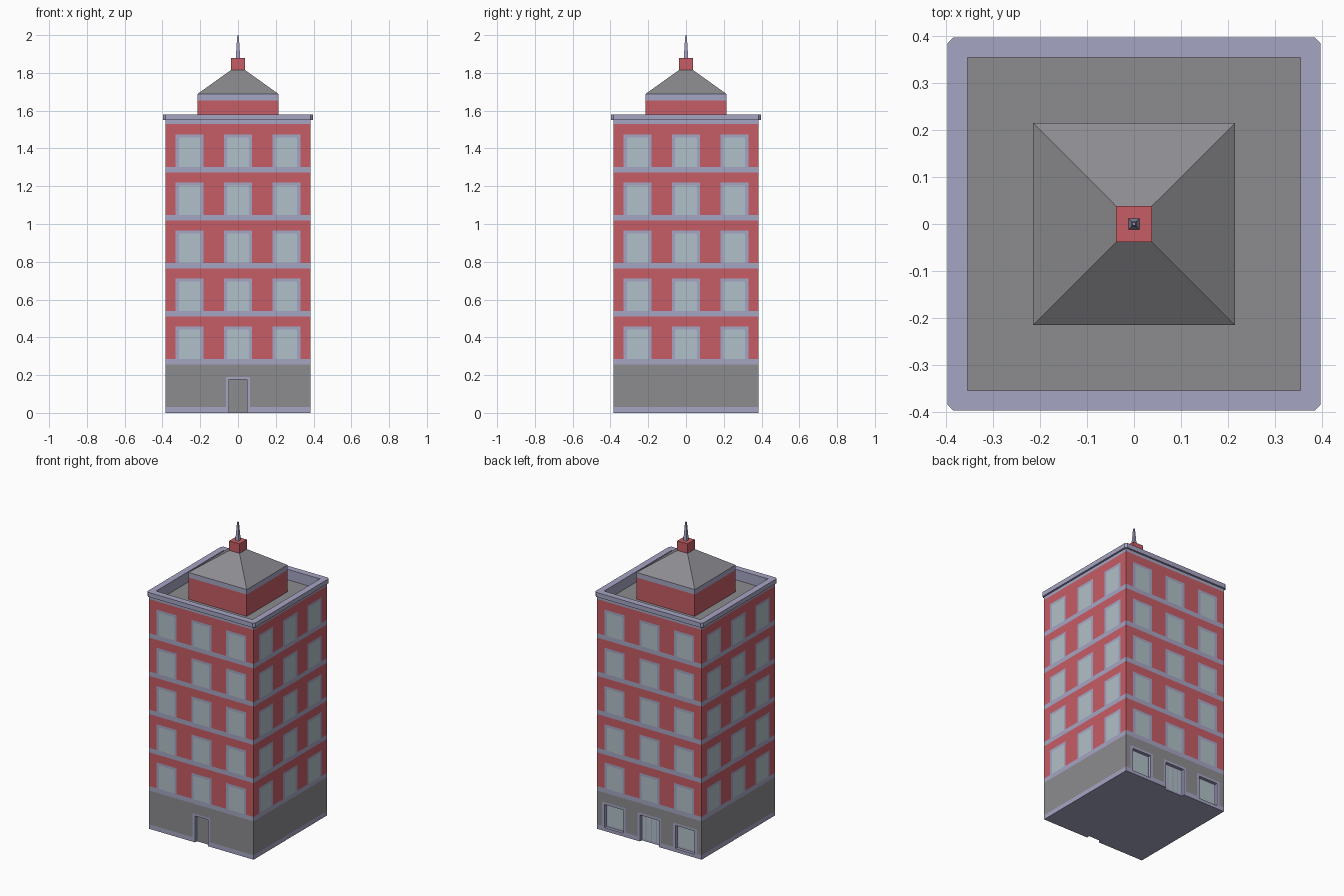
import bpy, bmesh, math
from mathutils import Matrix, Vector

if "Cube" in bpy.data.objects:
    bpy.data.objects.remove(bpy.data.objects["Cube"])


def material(name, rgb):
    m = bpy.data.materials.new(name)
    m.diffuse_color = (*rgb, 1)
    m.use_nodes = True
    m.node_tree.nodes["Principled BSDF"].inputs["Base Color"].default_value = m.diffuse_color
    return m


RED, TRIM, GREY, GLASS = range(4)
MATS = [material("brick red", (0.56, 0.11, 0.13)),
        material("lilac trim", (0.38, 0.375, 0.55)),
        material("stone grey", (0.265, 0.262, 0.28)),
        material("pale glass", (0.44, 0.53, 0.58))]


def make_object(name, bm):
    bmesh.ops.remove_doubles(bm, verts=bm.verts, dist=1e-5)
    mesh = bpy.data.meshes.new(name)
    bm.to_mesh(mesh)
    bm.free()
    for m in MATS:
        mesh.materials.append(m)
    ob = bpy.data.objects.new(name, mesh)
    bpy.context.scene.collection.objects.link(ob)
    return ob


def quad(bm, pts, mat):
    f = bm.faces.new([bm.verts.new(p) for p in pts])
    f.material_index = mat


def stacked(name, loops, mats, cap):
    """Skin square loops (half size, corner chamfer, z); one colour per band."""
    bm = bmesh.new()
    rings = []
    for h, c, z in loops:
        pts = []
        for k in range(4):
            r = Matrix.Rotation(k * math.pi / 2, 3, 'Z')
            pts.append(r @ Vector((h - c, -h, z)))
            if c:
                pts.append(r @ Vector((h, -h + c, z)))
            else:
                pts.append(pts[-1].copy())
        rings.append(pts)
    for a, b, m in zip(rings, rings[1:], mats):
        for i in range(8):
            j = (i + 1) % 8
            pts = []
            for p in (a[i], a[j], b[j], b[i]):
                if all((p - q).length > 1e-6 for q in pts):
                    pts.append(p)
            if len(pts) > 2:
                quad(bm, pts, m)
    top = rings[-1]
    quad(bm, top[::2], cap)
    return make_object(name, bm)


# --- Facade layout -------------------------------------------------------
HALF, TOP, STEP, RECESS = 0.385, 1.55, 0.2545, 0.02
WIN_X = (-0.256, 0, 0.256)
SHOP_X = (-0.262, 0, 0.262)


def facade_rects(side):
    """Rectangles (u0, u1, z0, z1, colour, depth); later ones win."""
    rects = [(-HALF, HALF, 0, TOP, RED, 0),
             (-HALF, HALF, 0, 0.255, GREY, 0),
             (-HALF, HALF, 0, 0.03, TRIM, 0),
             (-HALF, HALF, 1.53, TOP, TRIM, 0)]
    for i in range(5):
        z = 0.255 + i * STEP
        rects.append((-HALF, HALF, z, z + 0.03, TRIM, 0))
        for x in WIN_X:
            rects.append((x - 0.074, x + 0.074, z + 0.03, z + 0.202, TRIM, 0))
            rects.append((x - 0.057, x + 0.057, z + 0.03, z + 0.186, GLASS, 0))
    if side == 0:    # front door
        rects.append((-0.064, 0.064, 0, 0.19, TRIM, 0))
        rects.append((-0.047, 0.047, 0, 0.176, GREY, RECESS))
    if side == 2:    # shop windows and double door
        for x in SHOP_X:
            base = 0 if x == 0 else 0.022
            rects.append((x - 0.087, x + 0.087, 0, 0.192, TRIM, 0))
            rects.append((x - 0.07, x + 0.07, base, 0.176, TRIM, RECESS))
            if x:
                rects.append((x - 0.062, x + 0.062, 0.032, 0.168, GLASS, RECESS))
            else:
                for a, b in ((-0.062, -0.042), (-0.034, -0.004),
                             (0.004, 0.034), (0.042, 0.062)):
                    rects.append((a, b, 0.012, 0.168, GLASS, RECESS))
    return rects


def facade(bm, side):
    rects = facade_rects(side)
    us = sorted({round(v, 4) for r in rects for v in r[:2]})
    zs = sorted({round(v, 4) for r in rects for v in r[2:4]})
    rot = Matrix.Rotation(side * math.pi / 2, 3, 'Z')

    def put(pts, mat):
        quad(bm, [rot @ Vector((u, -HALF + d, z)) for u, d, z in pts], mat)

    def cell(i, j):
        u, z = (us[i] + us[i + 1]) / 2, (zs[j] + zs[j + 1]) / 2
        return [r[4:] for r in rects if r[0] < u < r[1] and r[2] < z < r[3]][-1]

    for i in range(len(us) - 1):
        for j in range(len(zs) - 1):
            u0, u1, z0, z1 = us[i], us[i + 1], zs[j], zs[j + 1]
            m, d = cell(i, j)
            put([(u0, d, z0), (u1, d, z0), (u1, d, z1), (u0, d, z1)], m)
            # reveals where the depth changes
            if i + 2 < len(us):
                e = cell(i + 1, j)[1]
                if e != d:
                    put([(u1, d, z0), (u1, e, z0), (u1, e, z1), (u1, d, z1)], TRIM)
            if j + 2 < len(zs):
                e = cell(i, j + 1)[1]
                if e != d:
                    put([(u0, d, z1), (u1, d, z1), (u1, e, z1), (u0, e, z1)], TRIM)


# Main block: four facades and an underside notched at both doorways
bm = bmesh.new()
for s in range(4):
    facade(bm, s)
H, D = HALF, HALF - RECESS
base = [(-H, -H), (-H, H), (-0.07, H), (-0.07, D), (0.07, D), (0.07, H),
        (H, H), (H, -H), (0.047, -H), (0.047, -D), (-0.047, -D), (-0.047, -H)]
quad(bm, [(x, y, 0) for x, y in base], TRIM)
make_object("building_walls", bm)

# Cornice with chamfered corners, parapet and sunken flat roof
stacked("parapet_and_roof",
        [(0.384, 0, 1.55), (0.397, 0.012, 1.55), (0.397, 0.012, 1.58),
         (0.355, 0, 1.58), (0.355, 0, 1.51)], [TRIM] * 4, GREY)

# Rooftop room with hipped roof
stacked("rooftop_room",
        [(0.215, 0, 1.505), (0.215, 0, 1.655), (0.215, 0, 1.688),
         (0.037, 0, 1.815)], [RED, TRIM, GREY], GREY)

# Red block and spire on the peak
stacked("spire_block", [(0.038, 0, 1.81), (0.038, 0, 1.878)], [RED], RED)
stacked("spire", [(0.012, 0, 1.875), (0.005, 0, 1.985), (0.003, 0, 2.0)],
        [TRIM, TRIM], TRIM)
